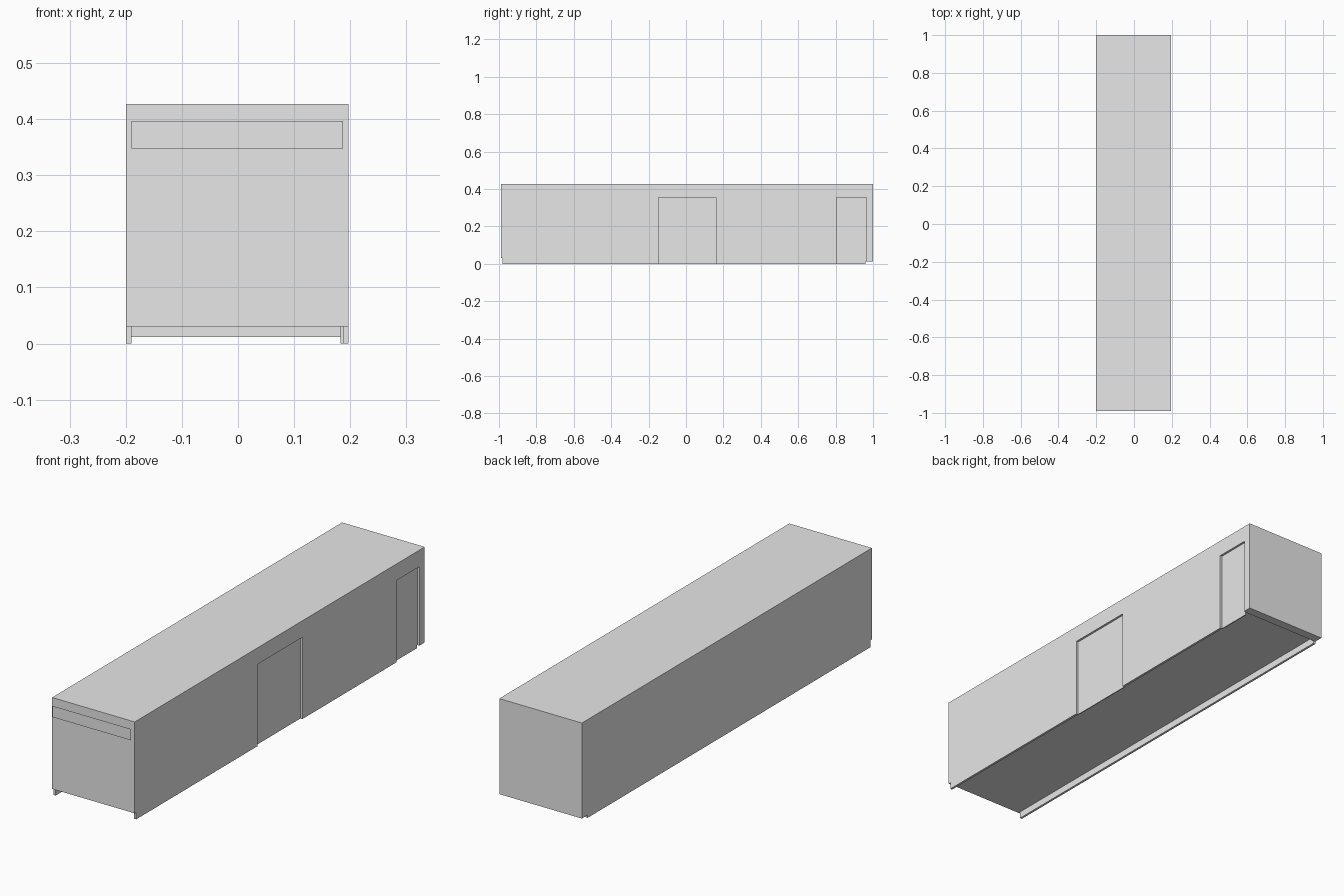
import bpy
import bmesh
from mathutils import Vector

cube = bpy.data.objects.get("Cube")
if cube:
    bpy.data.objects.remove(cube, do_unlink=True)

# Single plain grey paint
GREY = (0.8, 0.8, 0.8, 1.0)
paint = bpy.data.materials.new("plain_grey")
paint.use_nodes = True
paint.diffuse_color = GREY
paint.node_tree.nodes["Principled BSDF"].inputs["Base Color"].default_value = GREY

# Main dimensions
FRONT, REAR, ROOF = -0.99, 1.0, 0.427
FLOOR, REAR_LOW = 0.03, 0.012
SKIRT_FRONT, SKIRT_REAR = -0.98, 0.96
RIGHT_OUT, RIGHT_IN, LEFT_IN, LEFT_OUT = -0.2, -0.19, 0.187, 0.197
DOOR_TOP = 0.355
DOORS = {"middle_door": (-0.146, 0.16), "rear_door": (0.805, 0.964)}


def finish(name, bm):
    bmesh.ops.recalc_face_normals(bm, faces=bm.faces)
    mesh = bpy.data.meshes.new(name)
    bm.to_mesh(mesh)
    bm.free()
    mesh.materials.append(paint)
    obj = bpy.data.objects.new(name, mesh)
    bpy.context.collection.objects.link(obj)
    return obj


def extrude_profile(name, profile, x0, x1):
    """Extrude a side outline of (y, z) points from x0 to x1."""
    bm = bmesh.new()
    face = bm.faces.new([bm.verts.new((x0, y, z)) for y, z in profile])
    result = bmesh.ops.extrude_face_region(bm, geom=[face])
    moved = [v for v in result["geom"] if isinstance(v, bmesh.types.BMVert)]
    bmesh.ops.translate(bm, verts=moved, vec=Vector((x1 - x0, 0, 0)))
    return finish(name, bm)


def rectangle(y0, y1, z0, z1):
    return [(y0, z0), (y1, z0), (y1, z1), (y0, z1)]


# Shared outline of the rear end and roof
upper = [(REAR, REAR_LOW), (REAR, ROOF), (FRONT, ROOF), (FRONT, FLOOR)]

# Body core with the lower rear bumper
extrude_profile("body_core", [(SKIRT_REAR, FLOOR), (SKIRT_REAR, REAR_LOW)] + upper,
                RIGHT_IN, LEFT_IN)

# Plain side wall with hanging skirt
skirt_start = [(SKIRT_FRONT, FLOOR), (SKIRT_FRONT, 0)]
extrude_profile("right_wall",
                skirt_start + [(SKIRT_REAR, 0), (SKIRT_REAR, REAR_LOW)] + upper,
                RIGHT_OUT, RIGHT_IN)

# Door side wall, with openings running down through the skirt
outline = list(skirt_start)
for y0, y1 in DOORS.values():
    outline += [(y0, 0), (y0, DOOR_TOP), (y1, DOOR_TOP), (y1, 0)]
outline[-1] = (outline[-1][0], REAR_LOW)
extrude_profile("left_wall", outline + upper, LEFT_IN, LEFT_OUT)

# Recessed door panels
for name, (y0, y1) in DOORS.items():
    extrude_profile(name, rectangle(y0, min(y1, SKIRT_REAR), 0, DOOR_TOP),
                    LEFT_IN - 0.004, LEFT_IN + 0.0005)

# Flat sign panel standing just off the front
bm = bmesh.new()
bm.faces.new([bm.verts.new((x, -1.0, z)) for x, z in rectangle(-0.19, 0.187, 0.348, 0.397)])
sign = finish("front_sign_panel", bm)
sign.data.update()
